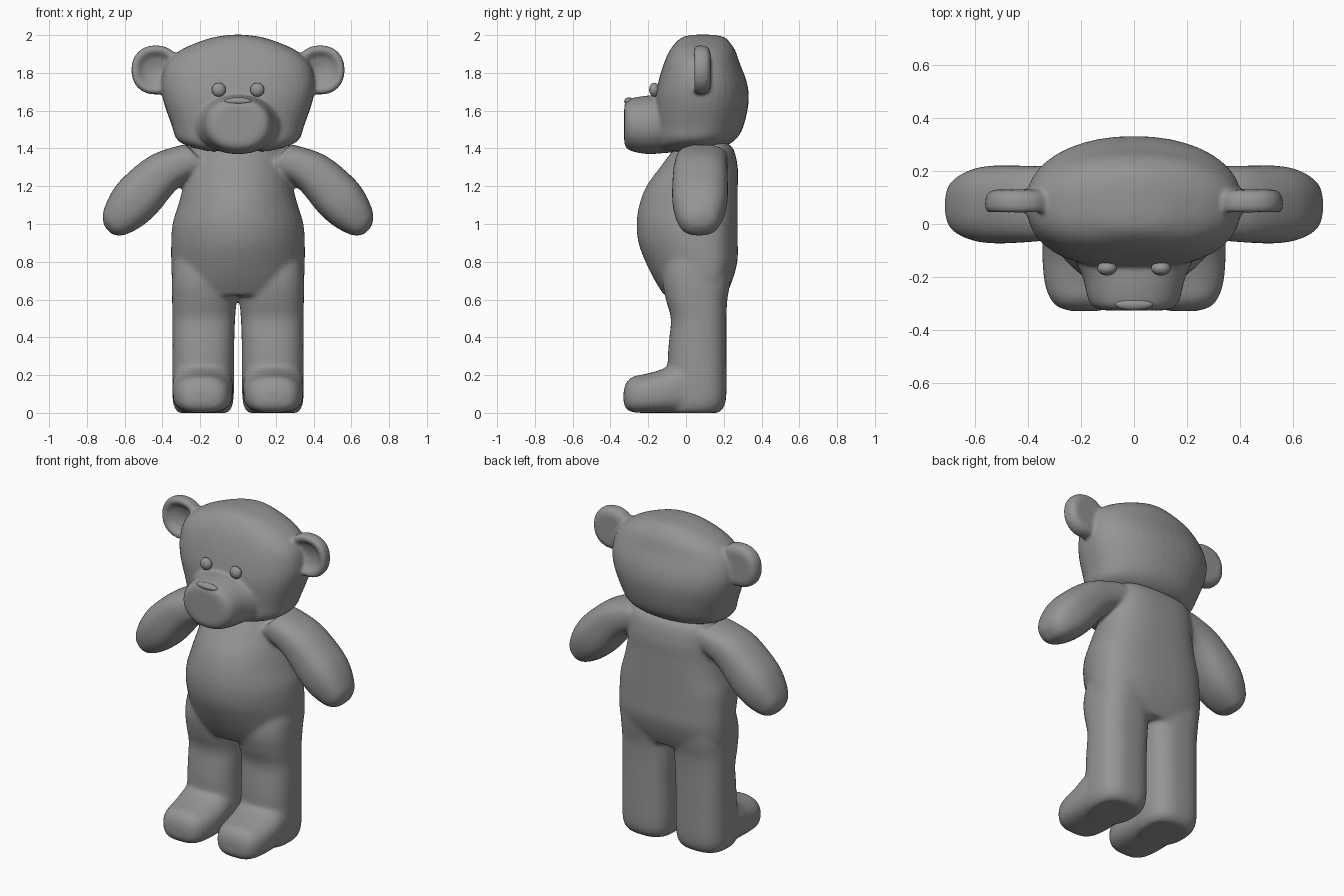
import bpy, bmesh, math
from mathutils import Vector

if "Cube" in bpy.data.objects:
    bpy.data.objects.remove(bpy.data.objects["Cube"])

GREY = (0.3, 0.3, 0.3, 1)
mat = bpy.data.materials.new("plain grey")
mat.use_nodes = True
mat.diffuse_color = GREY
bsdf = mat.node_tree.nodes["Principled BSDF"]
bsdf.inputs["Base Color"].default_value = GREY
bsdf.inputs["Roughness"].default_value = 0.6


def spline(keys, steps=4):
    """Catmull-Rom refinement of a list of key tuples."""
    out = []
    for i in range(len(keys) - 1):
        a, b, c, d = (Vector(keys[min(max(i + k, 0), len(keys) - 1)]) for k in (-1, 0, 1, 2))
        for j in range(steps):
            t = j / steps
            out.append(b + 0.5 * t * (c - a + t * (2 * a - 5 * b + 4 * c - d + t * (3 * (b - c) + d - a))))
    return out + [Vector(keys[-1])]


def loft(bm, keys, place, low_power, high_power, widest=0.5, sides=40):
    """Closed skin over superellipse rings (t, u centre, u half, v low, v high).
    The two halves have their own roundness; widest is where they meet, from low to high."""
    rings = []
    for t, cu, hu, v0, v1 in spline(keys):
        ring = []
        mid = v0 + (v1 - v0) * widest
        for k in range(sides):
            c, s = (f(math.tau * k / sides) for f in (math.cos, math.sin))
            power, reach = (high_power, v1 - mid) if s > 0 else (low_power, mid - v0)
            x = math.copysign(abs(c) ** (2 / power), c)
            y = math.copysign(abs(s) ** (2 / power), s)
            ring.append(bm.verts.new(place(t, cu + hu * x, mid + reach * y)))
        rings.append(ring)
    for a, b in zip(rings, rings[1:]):
        for k in range(sides):
            n = (k + 1) % sides
            bm.faces.new((a[k], a[n], b[n], b[k]))
    bm.faces.new(rings[0])
    bm.faces.new(rings[-1])


def finish(bm, name, voxel=None, smooth=0):
    bmesh.ops.recalc_face_normals(bm, faces=bm.faces)
    for f in bm.faces:
        f.smooth = True
    me = bpy.data.meshes.new(name)
    bm.to_mesh(me)
    bm.free()
    me.materials.append(mat)
    ob = bpy.data.objects.new(name, me)
    bpy.context.collection.objects.link(ob)
    if voxel:
        # fuse the overlapping volumes and soften the joints
        r = ob.modifiers.new("fuse", 'REMESH')
        r.mode, r.voxel_size, r.use_smooth_shade = 'VOXEL', voxel, True
        m = ob.modifiers.new("soften", 'SMOOTH')
        m.factor, m.iterations = 0.5, smooth


def upright(s):
    return lambda t, u, v: Vector((s * u, v, t))


def forward(s):
    return lambda t, u, v: Vector((s * u, t, v))


def along_arm(s):
    return lambda t, u, v: Vector((s * (0.38 + 0.72 * t + 0.69 * u), v, 1.285 - 0.69 * t + 0.72 * u))


# Body: torso, legs, feet and arms fused together
body = bmesh.new()
loft(body, [(0.62, 0, .31, -.115, .21), (0.7, 0, .348, -.165, .245), (0.8, 0, .354, -.215, .272),
            (0.9, 0, .354, -.252, .274), (1.0, 0, .347, -.262, .274), (1.1, 0, .317, -.248, .274),
            (1.2, 0, .29, -.21, .274), (1.3, 0, .27, -.138, .274), (1.4, 0, .25, -.06, .25),
            (1.44, 0, .2, 0, .2)], upright(1), 1.9, 2.6, 0.65)
for s in (1, -1):
    # leg
    loft(body, [(0, .185, .13, -.1, .17), (.03, .185, .152, -.1, .2), (.1, .185, .163, -.1, .214),
                (.3, .184, .163, -.096, .214), (.4, .183, .164, -.088, .214), (.5, .181, .166, -.08, .214),
                (.6, .178, .171, -.107, .219), (.7, .174, .176, -.125, .236), (.8, .16, .18, -.115, .24),
                (.9, .13, .165, -.09, .2), (1.0, .1, .1, -.05, .1)], upright(s), 2.4, 2.7)
    # foot
    loft(body, [(.1, .187, .15, 0, .29), (-.03, .187, .16, 0, .28), (-.13, .187, .16, 0, .23),
                (-.22, .187, .152, 0, .205), (-.28, .187, .132, .003, .193), (-.315, .187, .1, .02, .162),
                (-.33, .187, .05, .05, .12)], forward(s), 3.0, 2.3)
    # arm
    loft(body, [(-.17, -.07, .1, -.05, .22), (0, 0, .112, -.067, .22), (.19, 0, .13, -.074, .222),
                (.3, -.006, .119, -.064, .209), (.39, -.012, .087, -.037, .177), (.425, -.016, .058, -.01, .15),
                (.444, -.018, .03, .03, .11)], along_arm(s), 2.5, 2.5)
finish(body, "body", 0.011, 14)

# Head: skull, muzzle and ears fused together
head = bmesh.new()
loft(head, [(1.385, 0, .15, -.12, .08), (1.41, 0, .26, -.15, .2), (1.45, 0, .325, -.16, .265),
            (1.52, 0, .35, -.165, .305), (1.65, 0, .395, -.165, .332), (1.75, 0, .407, -.147, .322),
            (1.85, 0, .38, -.117, .285), (1.92, 0, .305, -.085, .26), (1.97, 0, .19, -.045, .225),
            (1.992, 0, .11, -.01, .195), (2.002, 0, .03, .04, .14)], upright(1), 2.6, 2.15)
loft(head, [(0, 0, .26, 1.385, 1.66), (-.12, 0, .23, 1.375, 1.68), (-.2, 0, .195, 1.37, 1.68),
            (-.28, 0, .175, 1.383, 1.668), (-.315, 0, .152, 1.402, 1.655), (-.327, 0, .115, 1.43, 1.625)],
     forward(1), 2.15, 2.15)
for s in (1, -1):
    # ear with a soft hollow front
    loft(head, [(.13, .44, .085, 1.73, 1.9), (.124, .437, .108, 1.708, 1.925), (.105, .435, .125, 1.69, 1.942),
                (.065, .435, .129, 1.686, 1.945), (.043, .435, .117, 1.7, 1.932), (.046, .435, .098, 1.72, 1.912),
                (.07, .432, .068, 1.75, 1.882), (.084, .43, .02, 1.8, 1.83)], forward(s), 2.2, 2.2)
finish(head, "head", 0.01, 6)


def ellipsoid(name, centre, size):
    bm = bmesh.new()
    bmesh.ops.create_uvsphere(bm, u_segments=24, v_segments=16, radius=1)
    bmesh.ops.scale(bm, vec=size, verts=bm.verts)
    bmesh.ops.translate(bm, vec=centre, verts=bm.verts)
    finish(bm, name)


# Eyes and nose
for side, s in (("left", 1), ("right", -1)):
    ellipsoid(side + "_eye", (s * .102, -.168, 1.711), (.037, .027, .037))
ellipsoid("nose", (0, -.304, 1.65), (.072, .023, .02))
